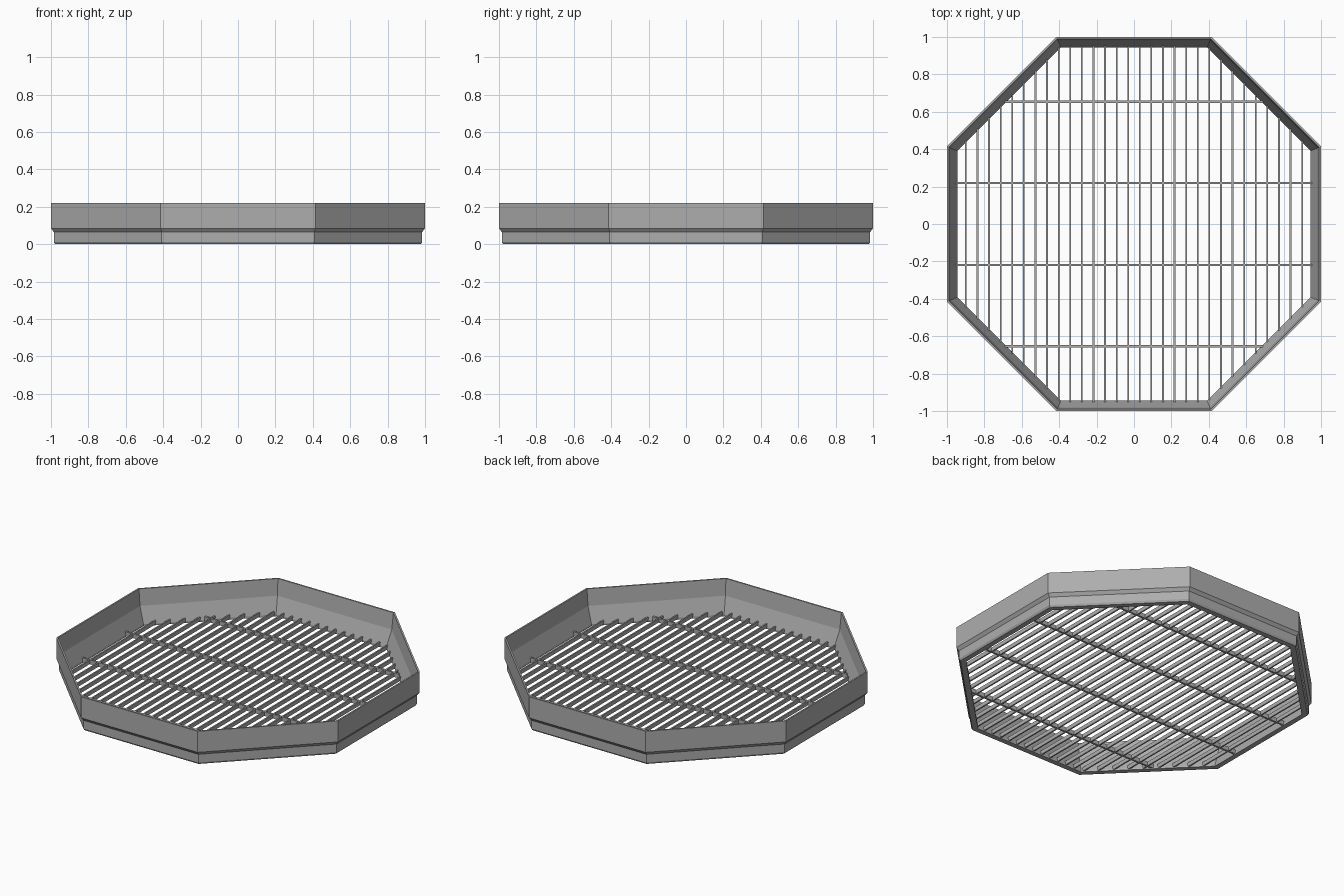
import bpy, bmesh, math
from mathutils import Matrix

cube = bpy.data.objects.get("Cube")
if cube:
    bpy.data.objects.remove(cube, do_unlink=True)

steel = bpy.data.materials.new("grey steel")
steel.use_nodes = True
colour = (0.42, 0.42, 0.42, 1)
steel.diffuse_color = colour
steel.node_tree.nodes["Principled BSDF"].inputs["Base Color"].default_value = colour

SIDES = 8
CORNER = math.tan(math.pi / SIDES)      # half side length of the octagon
FLOOR = 0.946                           # inner apothem at the grate


def finish(bm, name):
    bmesh.ops.recalc_face_normals(bm, faces=bm.faces)
    mesh = bpy.data.meshes.new(name)
    bm.to_mesh(mesh)
    bm.free()
    mesh.materials.append(steel)
    obj = bpy.data.objects.new(name, mesh)
    bpy.context.collection.objects.link(obj)
    return obj


def half_length(offset):
    """Half chord of the inner octagon at a distance from its centre line."""
    return min(FLOOR, FLOOR * (1 + CORNER) - abs(offset)) if abs(offset) > FLOOR * CORNER else FLOOR


def add_bar(bm, size, centre):
    bmesh.ops.create_cube(bm, size=1, matrix=Matrix.Translation(centre) @ Matrix.Diagonal((*size, 1)))


# Octagonal rim: closed wall section (apothem, height) swept round eight corners
section = [(0.945, 0.0), (0.978, 0.0), (0.985, 0.012), (0.985, 0.065), (1.0, 0.085),
           (1.0, 0.22), (0.99, 0.22), (0.98, 0.115), (0.945, 0.012)]
bm = bmesh.new()
rings = []
for i in range(SIDES):
    angle = (i + 0.5) * math.tau / SIDES
    reach = 1 / math.cos(math.pi / SIDES)
    rings.append([bm.verts.new((r * reach * math.cos(angle), r * reach * math.sin(angle), z))
                  for r, z in section])
for i, ring in enumerate(rings):
    following = rings[(i + 1) % SIDES]
    for j in range(len(section)):
        k = (j + 1) % len(section)
        bm.faces.new((ring[j], following[j], following[k], ring[k]))
finish(bm, "octagonal_rim")

# Thin upright slats running front to back
bm = bmesh.new()
for i in range(15):
    x = 0.031 + i * 0.062
    for side in (-1, 1):
        add_bar(bm, (0.009, 2 * half_length(x) + 0.012, 0.025), (side * x, 0, 0.018))
finish(bm, "grate_slats")

# Cross bars tying the slats together
bm = bmesh.new()
for y in (0.219, 0.653):
    for side in (-1, 1):
        add_bar(bm, (2 * half_length(y) + 0.012, 0.012, 0.027), (0, side * y, 0.018))
finish(bm, "grate_cross_bars")
